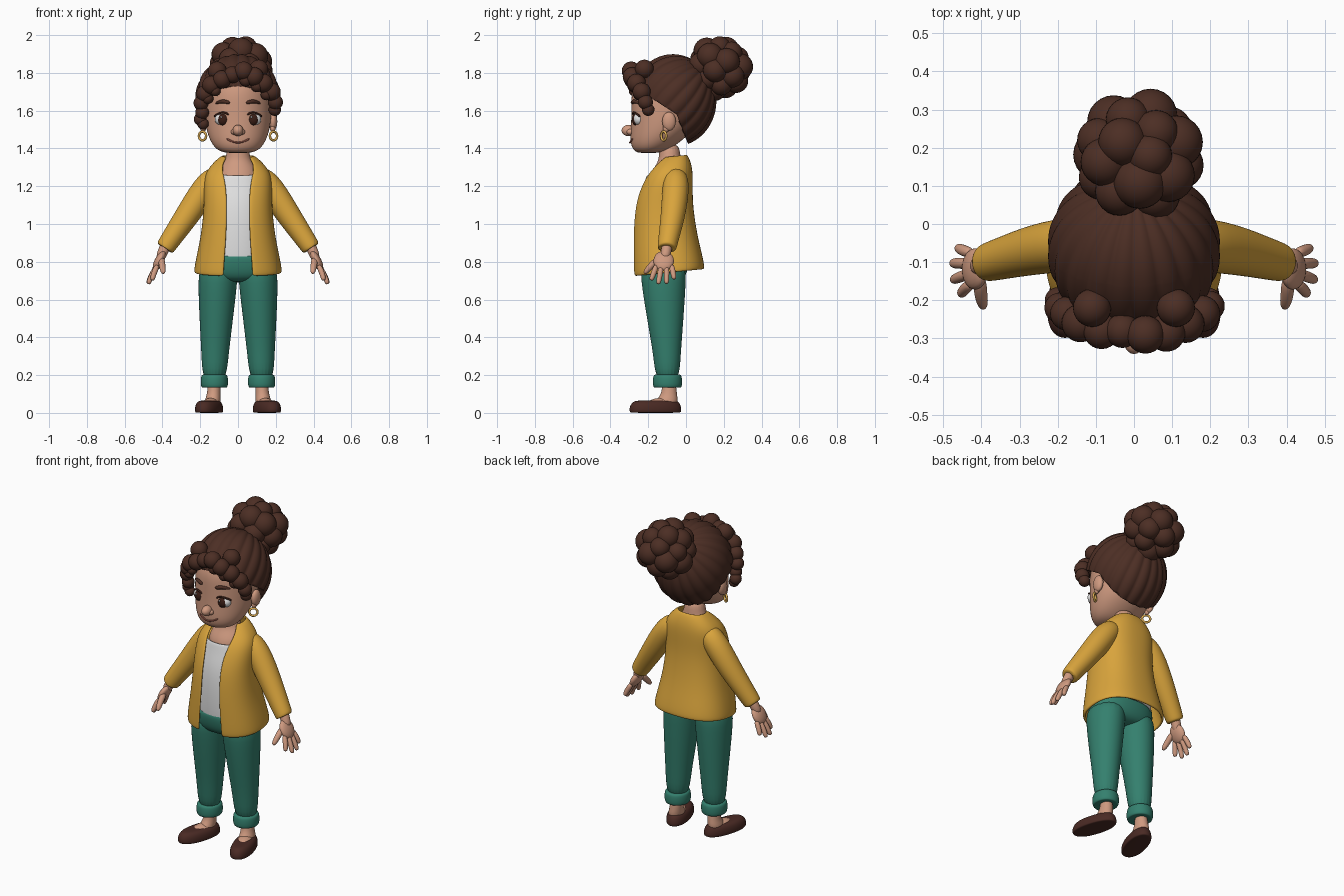
import bpy, bmesh, math
from mathutils import Vector, Matrix

if "Cube" in bpy.data.objects:
    bpy.data.objects.remove(bpy.data.objects["Cube"], do_unlink=True)


def material(name, code):
    rgb = [int(code[i:i + 2], 16) / 255 for i in (0, 2, 4)]
    lin = [c / 12.92 if c < 0.04 else ((c + 0.055) / 1.055) ** 2.4 for c in rgb]
    m = bpy.data.materials.new(name)
    m.use_nodes = True
    m.diffuse_color = (*lin, 1)
    m.node_tree.nodes["Principled BSDF"].inputs["Base Color"].default_value = (*lin, 1)
    return m


HAIR = material("dark brown hair", "4C2E24")
SKIN = material("skin", "CF9A80")
YELLOW = material("mustard knit", "D9A43C")
WHITE = material("white cloth", "E2E2E2")
GREEN = material("green cloth", "34806E")
SHOE = material("brown leather", "4A2A24")
GOLD = material("gold", "DDAE55")
IRIS = material("dark iris", "3A1E16")
LIP = material("lip line", "9A5A4C")


def finish(name, bm, mat, levels=0, thick=0, offset=0):
    mesh = bpy.data.meshes.new(name)
    bm.to_mesh(mesh)
    bm.free()
    mesh.materials.append(mat)
    for p in mesh.polygons:
        p.use_smooth = True
    ob = bpy.data.objects.new(name, mesh)
    bpy.context.collection.objects.link(ob)
    if thick:
        mod = ob.modifiers.new("thickness", "SOLIDIFY")
        mod.thickness, mod.offset = thick, offset
    if levels:
        mod = ob.modifiers.new("smooth", "SUBSURF")
        mod.levels = mod.render_levels = levels
    return ob


def bridge(name, rings, mat, closed=True, caps=True, levels=2, thick=0):
    """Join rings of points into a skin."""
    bm = bmesh.new()
    rows = [[bm.verts.new(p) for p in r] for r in rings]
    n = len(rows[0])
    for a, b in zip(rows, rows[1:]):
        for i in range(n if closed else n - 1):
            j = (i + 1) % n
            bm.faces.new((a[i], a[j], b[j], b[i]))
    if caps:
        bm.faces.new(rows[0])
        bm.faces.new(rows[-1])
    bmesh.ops.recalc_face_normals(bm, faces=bm.faces)
    return finish(name, bm, mat, levels, thick)


def oval(z, xc, yc, rx, ry, n=2.0, tilt=0.0, gap=0.0, count=20):
    """Horizontal rounded ring, optionally open at the front."""
    t0 = math.asin(min(1, gap / rx) ** (n / 2)) if gap else 0
    pts = []
    for i in range(count):
        t = t0 + (2 * math.pi - 2 * t0) * i / (count - 1 if gap else count)
        s, c = math.sin(t), -math.cos(t)
        dx = math.copysign(abs(s) ** (2 / n), s) * rx
        dy = math.copysign(abs(c) ** (2 / n), c) * ry
        pts.append(Vector((xc + dx, yc + dy, z + tilt * dy)))
    return pts


def tube(name, path, mat, count=12, levels=2):
    """Round tube through (x, y, z, radius) points."""
    pts = [Vector(p[:3]) for p in path]
    rings = []
    for i, p in enumerate(pts):
        tan = (pts[min(i + 1, len(pts) - 1)] - pts[max(i - 1, 0)]).normalized()
        u = tan.cross(Vector((0, 1, 0))).normalized()
        v = tan.cross(u)
        rings.append([p + path[i][3] * (u * math.cos(a) + v * math.sin(a))
                      for a in (2 * math.pi * k / count for k in range(count))])
    return bridge(name, rings, mat, levels=levels)


def blobs(name, items, mat, rot=Matrix()):
    """Ellipsoids, each (centre, radii), in one object."""
    bm = bmesh.new()
    for c, r in items:
        r = r if isinstance(r, tuple) else (r, r, r)
        m = Matrix.Translation(c) @ rot @ Matrix.Diagonal((*r, 1))
        bmesh.ops.create_uvsphere(bm, u_segments=24, v_segments=16, radius=1, matrix=m)
    return finish(name, bm, mat)


# Head and neck
bridge("head", [oval(*r) for r in (
    (1.375, 0, -.2, .06, .05), (1.388, 0, -.19, .11, .09), (1.43, 0, -.165, .145, .132),
    (1.49, 0, -.13, .168, .165), (1.56, 0, -.11, .178, .182), (1.64, 0, -.10, .182, .192),
    (1.72, 0, -.10, .175, .19), (1.80, 0, -.09, .13, .15), (1.85, 0, -.08, .06, .07))], SKIN)
bridge("neck_and_chest", [oval(*r) for r in (
    (1.18, 0, -.1, .11, .10), (1.26, 0, -.1, .115, .098), (1.31, 0, -.09, .09, .07),
    (1.35, 0, -.085, .062, .056), (1.43, 0, -.09, .058, .056))], SKIN)
blobs("nose", [((0, -.303, 1.495), (.028, .038, .03)),
               ((.021, -.295, 1.488), (.016, .02, .016)),
               ((-.021, -.295, 1.488), (.016, .02, .016))], SKIN)
tube("smile", [(x, -.298 + 4.2 * x * x, 1.43 + 6 * x * x, .005)
               for x in (-.062, -.045, -.02, 0, .02, .045, .062)], LIP, 8, 1)

# Hair cap: strands run out from the bun, trimmed along the hairline
bm = bmesh.new()
bmesh.ops.create_uvsphere(bm, u_segments=160, v_segments=40, radius=1)
for v in bm.verts:
    flat = math.hypot(v.co.x, v.co.y)
    v.co *= 0.985 + .04 * flat * abs(math.sin(10 * math.atan2(v.co.y, v.co.x)))
bm.transform(Matrix.Translation((0, -.065, 1.655)) @ Matrix.Diagonal((.222, .224, .242, 1))
             @ Matrix.Rotation(math.radians(-45), 4, "X"))
hairline = ((.02, 1.40, 2.6), (-.05, 1.58, .65))
for y, z, slope in hairline:
    bmesh.ops.bisect_plane(bm, geom=bm.verts[:] + bm.edges[:] + bm.faces[:],
                           plane_co=(0, y, z), plane_no=(0, slope, 1))
cut = []
for f in bm.faces:
    c = f.calc_center_median()
    if c.z < min(z + (y - c.y) * s for y, z, s in hairline):
        cut.append(f)
bmesh.ops.delete(bm, geom=cut, context="FACES")
finish("hair_cap", bm, HAIR, thick=.035, offset=-1)

# Bun: a ball of curls
centre = Vector((.01, .178, 1.828))
curls = [(centre, .12)]
for i in range(24):
    h = 1 - (2 * i + 1) / 24
    a, w = i * 2.39996, math.sqrt(1 - h * h)
    d = Vector((w * math.cos(a), w * math.sin(a), h))
    curls.append((centre + d * .112, .058 + .006 * (i % 3)))
blobs("hair_bun", curls, HAIR)

# Curly fringe on both sides of the parting
blobs("fringe_right", [
    ((-.03, -.28, 1.79), .045), ((-.085, -.28, 1.765), .048), ((-.14, -.26, 1.735), .05),
    ((-.175, -.235, 1.69), .045), ((-.16, -.245, 1.665), .03), ((-.195, -.22, 1.64), .04),
    ((-.19, -.215, 1.59), .036), ((-.2, -.20, 1.555), .034), ((-.185, -.205, 1.53), .03),
    ((-.12, -.275, 1.705), .028), ((-.11, -.22, 1.81), .05)], HAIR)
blobs("fringe_left", [
    ((.03, -.29, 1.81), .05), ((.085, -.285, 1.78), .05), ((.04, -.29, 1.76), .032),
    ((.135, -.262, 1.745), .05), ((.10, -.278, 1.73), .032), ((.178, -.235, 1.70), .048),
    ((.15, -.25, 1.685), .03), ((.198, -.215, 1.645), .04), ((.195, -.20, 1.605), .033),
    ((.11, -.22, 1.82), .05)], HAIR)

# Cardigan body, open at the front
bridge("cardigan", [oval(z, 0, (f + b) / 2, w, (b - f) / 2, 2.4, t, g, 33)
                    for z, f, b, w, g, t in (
    (.742, -.272, .088, .224, .075, .1), (.76, -.277, .09, .225, .075, .1),
    (.83, -.278, .078, .212, .07, .04), (.95, -.278, .05, .186, .06, 0),
    (1.10, -.268, .028, .172, .058, 0), (1.2, -.235, .028, .174, .062, 0),
    (1.27, -.20, .028, .166, .08, 0), (1.32, -.155, .02, .125, .082, 0),
    (1.36, -.12, .0, .078, .06, .12))], YELLOW, closed=False, caps=False, thick=.016)

# Shirt
bridge("shirt", [oval(z, 0, -.11, w, d, 2.3, t) for z, w, d, t in (
    (.79, .17, .142, 0), (.95, .155, .148, 0), (1.1, .15, .138, 0), (1.2, .145, .112, .1),
    (1.26, .128, .1, .2), (1.28, .12, .095, .25))], WHITE, caps=False, thick=.01)

# Trousers
bridge("trouser_hips", [oval(z, 0, -.12, w, d, 2.3) for z, w, d in (
    (.69, .12, .08), (.72, .19, .118), (.77, .205, .135), (.835, .19, .143),
    (.84, .17, .12))], GREEN)

for s, side in ((1, "left"), (-1, "right")):
    bridge(side + "_trouser_leg", [oval(z, s * x, y, w, d) for z, x, y, w, d in (
        (.79, .1, -.12, .1, .12), (.71, .107, -.12, .107, .122), (.5, .115, -.11, .09, .098),
        (.3, .122, -.1, .072, .072), (.16, .125, -.098, .063, .063))], GREEN)
    bridge(side + "_trouser_cuff", [oval(z, s * .125, -.098, r, r + .005) for z, r in (
        (.135, .055), (.132, .068), (.15, .074), (.185, .073), (.202, .068), (.204, .055))], GREEN)

    # Ankle, foot and slip-on shoe, toes turned out
    turn = Matrix.Rotation(s * math.radians(16), 4, "Z")
    bridge(side + "_ankle", [oval(z, s * x, y, w, d) for z, x, y, w, d in (
        (.03, .137, -.11, .042, .06), (.07, .134, -.1, .042, .058),
        (.10, .128, -.088, .035, .04), (.17, .125, -.09, .035, .037))], SKIN)
    blobs(side + "_foot", [((s * .142, -.13, .047), (.043, .078, .032))], SKIN, turn)
    shoe = bridge(side + "_shoe", [oval(z, 0, y, w, d, 2.2) for z, y, w, d in (
        (0, 0, .058, .134), (.004, 0, .064, .141), (.02, 0, .066, .144), (.045, 0, .062, .137),
        (.062, .004, .05, .122), (.066, .004, .03, .1))], SHOE)
    shoe.matrix_world = Matrix.Translation((s * .153, -.162, 0)) @ turn

    # Sleeve, pocket edge
    tube(side + "_sleeve", [(s * x, y, z, r) for x, y, z, r in (
        (.085, -.06, 1.27, .05), (.15, -.05, 1.228, .075), (.255, -.065, 1.065, .068),
        (.345, -.09, .935, .056), (.382, -.1, .88, .052), (.389, -.102, .868, .048),
        (.387, -.1, .872, .03))], YELLOW, 16)
    tube(side + "_pocket_edge", [(s * .10, -.263, .915, .006), (s * .135, -.248, .922, .006),
                                 (s * .165, -.213, .93, .006)], YELLOW, 8, 1)

    # Hand
    tube(side + "_wrist", [(s * .375, -.1, .9, .03), (s * .395, -.103, .86, .029),
                           (s * .415, -.115, .81, .027)], SKIN)
    blobs(side + "_palm", [((s * .417, -.118, .805), (.024, .054, .058))], SKIN,
          Matrix.Rotation(s * math.radians(-28), 4, "Y"))
    for k, (x, y, z) in enumerate(((.455, -.185, .702), (.476, -.147, .682),
                                   (.478, -.103, .684), (.463, -.062, .708))):
        root = Vector((.425, -.155 + .026 * k, .785))
        tip = Vector((x, y, z))
        mid = root.lerp(tip, .55) + Vector((.004, 0, 0))
        end = root.lerp(tip, .92)
        tube(f"{side}_finger_{k + 1}", [(s * p.x, p.y, p.z, r) for p, r in (
            (root, .016), (mid, .0155), (end, .014), (tip, .007))], SKIN, 10)
    tube(side + "_thumb", [(s * x, y, z, r) for x, y, z, r in (
        (.405, -.14, .82, .02), (.402, -.185, .78, .018), (.397, -.208, .752, .016),
        (.395, -.222, .738, .008))], SKIN, 10)

    # Ear with hoop
    blobs(side + "_ear", [((s * .186, -.09, 1.543), (.022, .036, .05)),
                          ((s * .184, -.105, 1.505), (.014, .018, .02))], SKIN)
    bpy.ops.mesh.primitive_torus_add(location=(s * .188, -.118, 1.466), major_radius=.023,
                                     minor_radius=.0065, major_segments=28, minor_segments=10,
                                     rotation=(math.pi / 2, 0, s * math.radians(35)))
    hoop = bpy.context.object
    hoop.name = side + "_earring"
    hoop.data.materials.append(GOLD)
    bpy.ops.object.shade_smooth()

    # Eye, lashes and brow
    blobs(side + "_eye_white", [((s * .083, -.25, 1.555), (.04, .03, .034))], WHITE)
    blobs(side + "_iris", [((s * .08, -.266, 1.553), (.028, .02, .031))], IRIS)
    blobs(side + "_eye_glint", [((s * .08 - .009, -.283, 1.566), .005)], WHITE)
    tube(side + "_lashes", [(s * x, y, z, .006) for x, y, z in (
        (.045, -.277, 1.575), (.065, -.282, 1.59), (.09, -.274, 1.592),
        (.118, -.25, 1.575), (.128, -.244, 1.568))], IRIS, 8, 1)
    tube(side + "_brow", [(s * x, y, z, r) for x, y, z, r in (
        (.042, -.286, 1.640, .009), (.065, -.282, 1.648, .012), (.09, -.27, 1.65, .011),
        (.122, -.243, 1.638, .006))], HAIR, 8)
